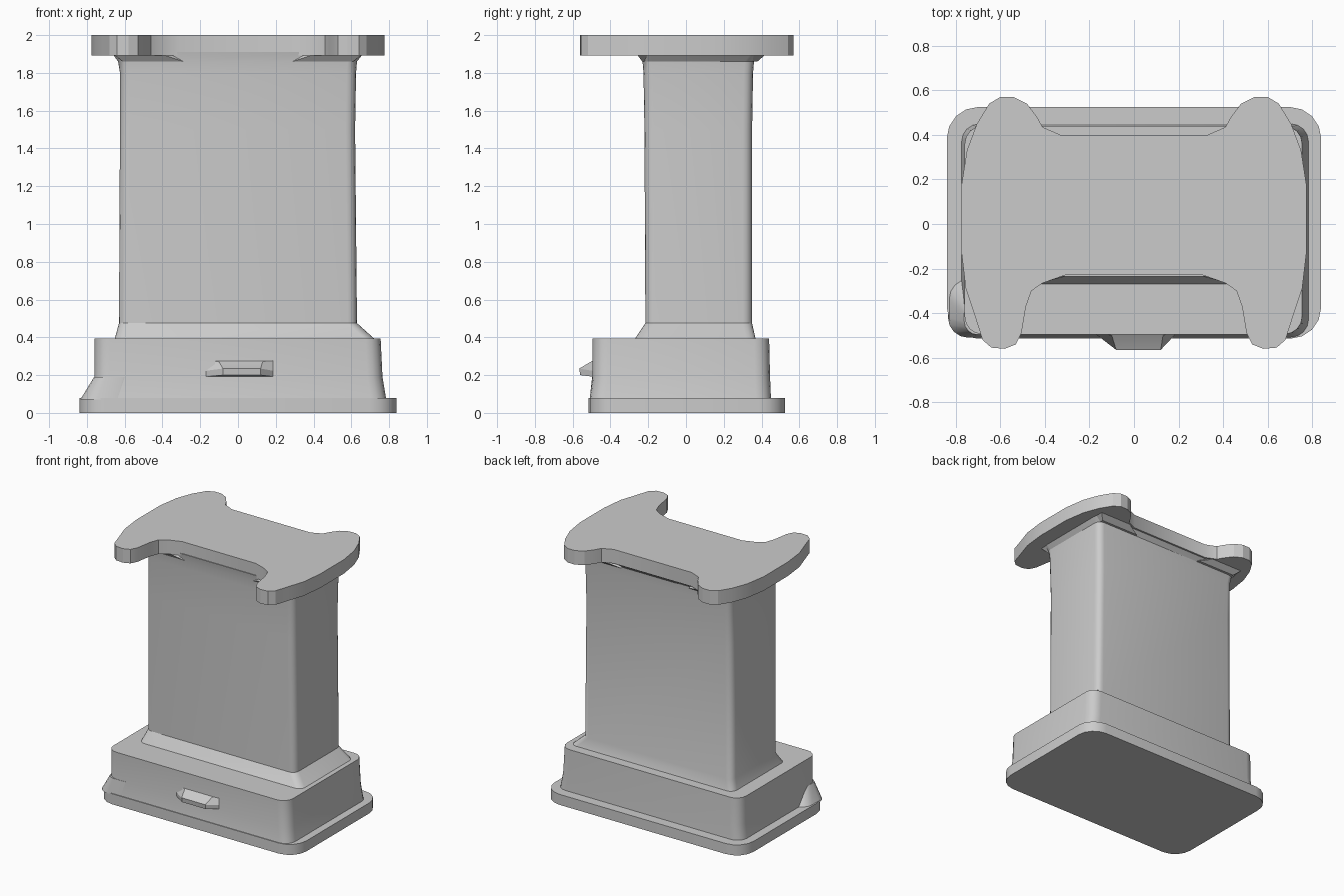
import bpy, bmesh, math

if "Cube" in bpy.data.objects:
    bpy.data.objects.remove(bpy.data.objects["Cube"])


def rounded_rect(x0, x1, y0, y1, r, z, seg=4):
    """Counter-clockwise ring of a rectangle with rounded corners."""
    ring = []
    corners = [(x1 - r, y0 + r, -90), (x1 - r, y1 - r, 0),
               (x0 + r, y1 - r, 90), (x0 + r, y0 + r, 180)]
    for cx, cy, start in corners:
        for i in range(seg + 1):
            a = math.radians(start + 90 * i / seg)
            ring.append((cx + r * math.cos(a), cy + r * math.sin(a), z))
    return ring


def loft(name, rings):
    """Skin matching rings from bottom to top and cap both ends."""
    bm = bmesh.new()
    loops = [[bm.verts.new(p) for p in ring] for ring in rings]
    n = len(loops[0])
    for a, b in zip(loops, loops[1:]):
        for i in range(n):
            j = (i + 1) % n
            bm.faces.new((a[i], a[j], b[j], b[i]))
    bm.faces.new(loops[0][::-1])
    bm.faces.new(loops[-1])
    bmesh.ops.recalc_face_normals(bm, faces=bm.faces)
    mesh = bpy.data.meshes.new(name)
    bm.to_mesh(mesh)
    bm.free()
    obj = bpy.data.objects.new(name, mesh)
    bpy.context.collection.objects.link(obj)
    bpy.context.view_layer.objects.active = obj
    bpy.ops.object.select_all(action='DESELECT')
    obj.select_set(True)
    bpy.ops.object.shade_smooth_by_angle(angle=math.radians(25))
    return obj


# Foot plate
loft("foot_plate", [
    rounded_rect(-0.84, 0.84, -0.515, 0.525, 0.14, 0.0),
    rounded_rect(-0.84, 0.84, -0.515, 0.525, 0.14, 0.08)])

# Base block with a slightly flared skirt
loft("base_block", [
    rounded_rect(-0.775, 0.785, -0.51, 0.45, 0.08, 0.07),
    rounded_rect(-0.76, 0.765, -0.495, 0.445, 0.08, 0.19),
    rounded_rect(-0.76, 0.755, -0.495, 0.44, 0.08, 0.395)])

# Sloped wedge at the front left corner
loft("corner_wedge", [
    rounded_rect(-0.835, -0.55, -0.51, -0.24, 0.09, 0.07),
    rounded_rect(-0.762, -0.55, -0.497, -0.34, 0.06, 0.19)])

# Column, with tapered neck below and small flare above
loft("column", [
    rounded_rect(-0.655, 0.73, -0.275, 0.37, 0.05, 0.385),
    rounded_rect(-0.63, 0.63, -0.215, 0.35, 0.05, 0.475),
    rounded_rect(-0.625, 0.62, -0.22, 0.35, 0.05, 1.5),
    rounded_rect(-0.625, 0.625, -0.225, 0.355, 0.05, 1.80),
    rounded_rect(-0.635, 0.63, -0.23, 0.36, 0.05, 1.86),
    rounded_rect(-0.67, 0.67, -0.235, 0.40, 0.05, 1.91)])

# Top plate with four rounded lobes, right half mirrored
half = [(0.31, -0.23), (0.41, -0.265), (0.46, -0.30), (0.485, -0.37),
        (0.505, -0.49), (0.53, -0.54), (0.58, -0.56), (0.64, -0.555),
        (0.68, -0.52), (0.715, -0.41), (0.755, -0.29), (0.775, -0.12),
        (0.775, 0.17), (0.75, 0.33), (0.705, 0.45), (0.65, 0.54),
        (0.60, 0.57), (0.54, 0.57), (0.48, 0.54), (0.435, 0.48),
        (0.41, 0.435), (0.33, 0.40)]
outline = half + [(-x, y) for x, y in reversed(half)]
loft("top_plate", [[(x, y, z) for x, y in outline] for z in (1.893, 2.0)])

# Gussets under the notches: slope from the lobes down to the column
for side, name in ((-1, "left"), (1, "right")):
    for y_in, y_out, end in ((-0.2, -0.262, "front"), (0.33, 0.425, "back")):
        loft(f"{name}_{end}_gusset", [
            [(side * x, y, z) for x, y in
             ((0.27, y_in), (0.61, y_in), (0.61, y_mid), (0.29, y_mid))]
            for z, y_mid in ((1.86, y_in + (y_out - y_in) * 0.5),)] + [
            [(side * x, y, 1.9) for x, y in
             ((0.30, y_in), (0.66, y_in), (0.66, y_out), (0.41, y_out))]])

# Lip handle on the front of the base
loft("front_handle", [
    [(-0.19, -0.48, 0.19), (-0.08, -0.56, 0.2), (0.12, -0.56, 0.2),
     (0.20, -0.48, 0.19)],
    [(-0.19, -0.48, 0.22), (-0.08, -0.565, 0.235), (0.12, -0.565, 0.235),
     (0.20, -0.48, 0.22)],
    [(-0.19, -0.48, 0.285), (-0.10, -0.50, 0.27), (0.13, -0.50, 0.27),
     (0.20, -0.48, 0.285)]])
